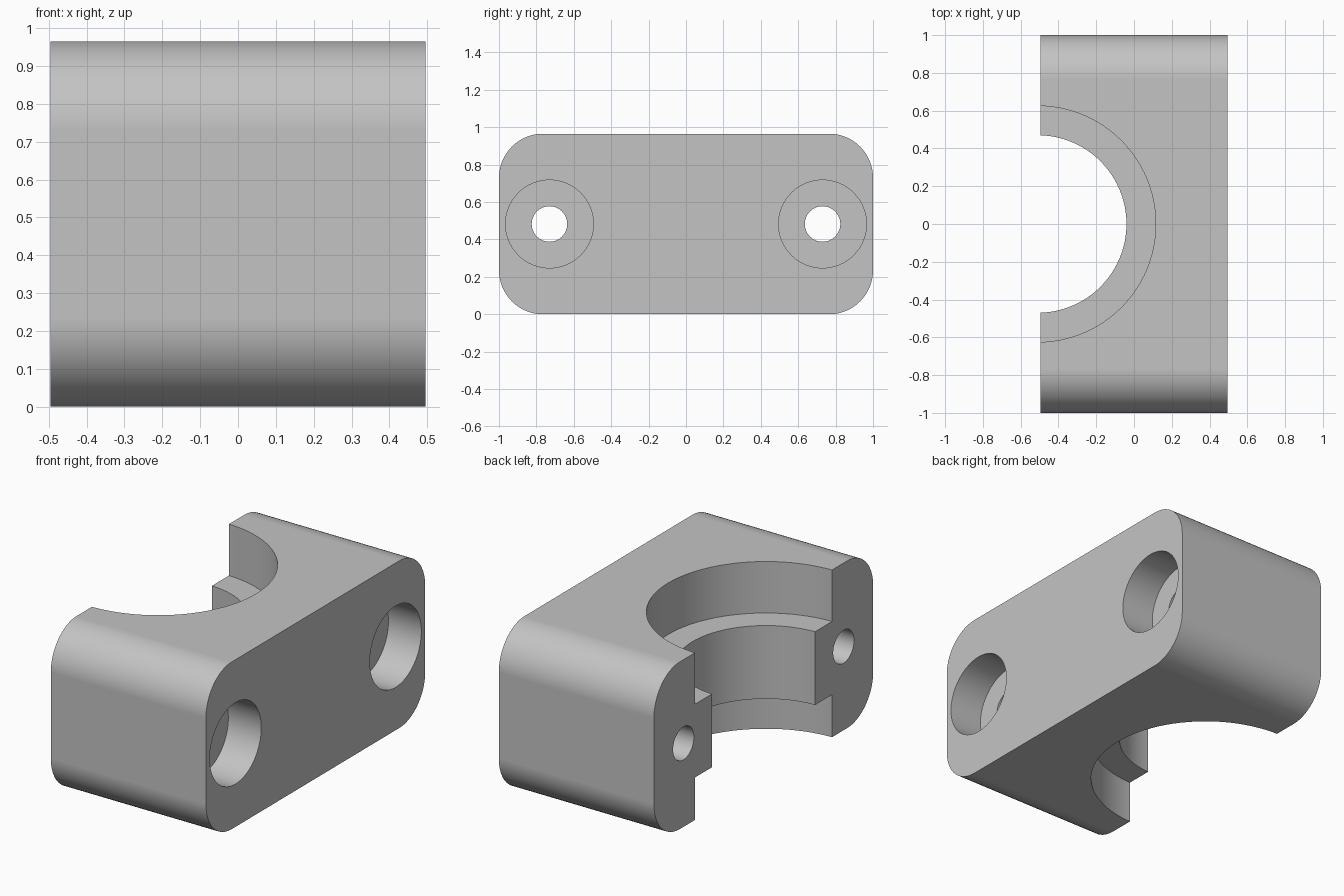
import bpy, bmesh
from math import pi, cos, sin, radians
from mathutils import Matrix, Vector

cube = bpy.data.objects.get("Cube")
if cube:
    bpy.data.objects.remove(cube, do_unlink=True)

HALF_X, HALF_Y, HEIGHT, CORNER = 0.495, 1.0, 0.965, 0.235
MID_Z = HEIGHT / 2
BORE_X = -0.51
LIP_BOTTOM, LIP_TOP = 0.245, 0.668

grey = bpy.data.materials.new("plain grey")
grey.use_nodes = True
grey.diffuse_color = (0.55, 0.55, 0.55, 1)
grey.node_tree.nodes["Principled BSDF"].inputs["Base Color"].default_value = (0.55, 0.55, 0.55, 1)


def add_object(name, bm):
    bmesh.ops.recalc_face_normals(bm, faces=bm.faces)
    mesh = bpy.data.meshes.new(name)
    bm.to_mesh(mesh)
    bm.free()
    mesh.materials.append(grey)
    obj = bpy.data.objects.new(name, mesh)
    bpy.context.collection.objects.link(obj)
    return obj


def cylinder(name, start, end, radius, sides=96):
    """Closed cylinder between two points."""
    start, end = Vector(start), Vector(end)
    axis = end - start
    turn = axis.to_track_quat("Z", "Y").to_matrix().to_4x4()
    bm = bmesh.new()
    bmesh.ops.create_cone(bm, cap_ends=True, segments=sides, radius1=radius, radius2=radius,
                          depth=axis.length, matrix=Matrix.Translation((start + end) / 2) @ turn)
    obj = add_object(name, bm)
    obj.hide_render = True
    return obj


# Block: rounded rectangle profile extruded along x
bm = bmesh.new()
steps = 16
profile = []
for quarter, (sy, sz) in enumerate([(1, 1), (-1, 1), (-1, -1), (1, -1)]):
    cy, cz = sy * (HALF_Y - CORNER), MID_Z + sz * (MID_Z - CORNER)
    for i in range(steps + 1):
        a = (quarter + i / steps) * pi / 2
        profile.append(bm.verts.new((-HALF_X, cy + CORNER * cos(a), cz + CORNER * sin(a))))
face = bm.faces.new(profile)
sweep = bmesh.ops.extrude_face_region(bm, geom=[face], use_keep_orig=True)
bmesh.ops.translate(bm, vec=(2 * HALF_X, 0, 0),
                    verts=[v for v in sweep["geom"] if isinstance(v, bmesh.types.BMVert)])
block = add_object("clamp_half", bm)

# Half-round bore, wider above and below the middle lip
cutters = [
    cylinder("bore_cutter", (BORE_X, 0, -0.1), (BORE_X, 0, HEIGHT + 0.1), 0.47),
    cylinder("lower_recess_cutter", (BORE_X, 0, -0.1), (BORE_X, 0, LIP_BOTTOM), 0.625),
    cylinder("upper_recess_cutter", (BORE_X, 0, LIP_TOP), (BORE_X, 0, HEIGHT + 0.1), 0.625),
]
# Bolt holes with counterbores in the +x face
for y in (-0.73, 0.73):
    cutters.append(cylinder("bolt_hole_cutter", (-0.6, y, MID_Z), (0.6, y, MID_Z), 0.095, 48))
    cutters.append(cylinder("counterbore_cutter", (HALF_X - 0.21, y, MID_Z), (0.6, y, MID_Z), 0.235, 64))

bpy.ops.object.select_all(action="DESELECT")
bpy.context.view_layer.objects.active = block
block.select_set(True)
for cutter in cutters:
    mod = block.modifiers.new("cut", "BOOLEAN")
    mod.operation, mod.solver, mod.object = "DIFFERENCE", "EXACT", cutter
    bpy.ops.object.modifier_apply(modifier=mod.name)
    bpy.data.objects.remove(cutter, do_unlink=True)

# Smooth curved walls, crisp edges
bpy.ops.object.shade_smooth_by_angle(angle=radians(30))
weighted = block.modifiers.new("even shading", "WEIGHTED_NORMAL")
weighted.keep_sharp = True
